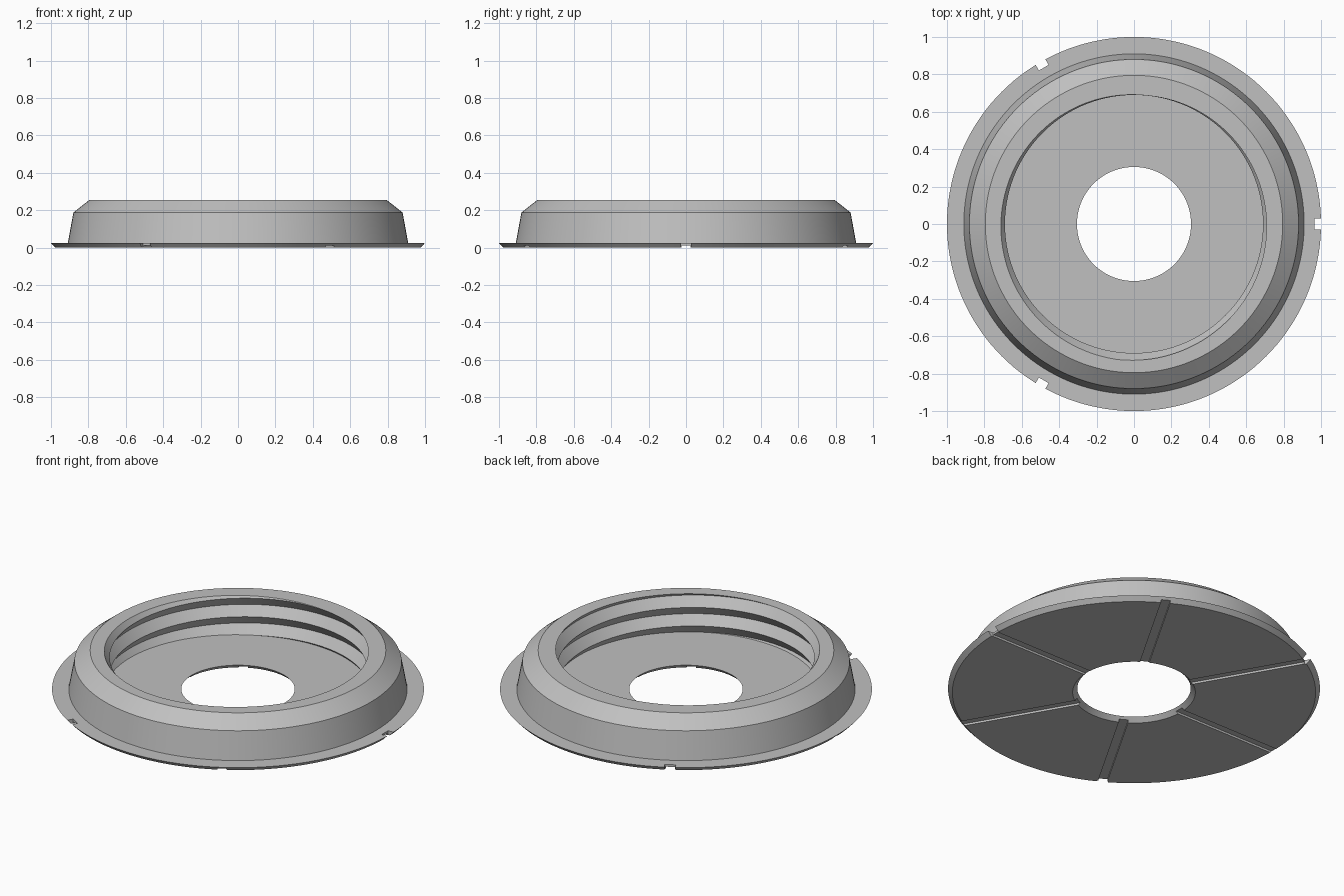
import bpy, bmesh
from math import sin, cos, tau, radians
from mathutils import Matrix

if "Cube" in bpy.data.objects:
    bpy.data.objects.remove(bpy.data.objects["Cube"])

SEGMENTS = 144
TOP, FLOOR = 0.255, 0.025
CREST, ROOT, PITCH = 0.69, 0.73, 0.11

grey = bpy.data.materials.new("plain grey")
grey.use_nodes = True
grey.diffuse_color = (0.53, 0.53, 0.53, 1)
grey.node_tree.nodes["Principled BSDF"].inputs["Base Color"].default_value = grey.diffuse_color


def make_object(name, bm):
    mesh = bpy.data.meshes.new(name)
    bm.to_mesh(mesh)
    bm.free()
    mesh.materials.append(grey)
    obj = bpy.data.objects.new(name, mesh)
    bpy.context.collection.objects.link(obj)
    return obj


# Thread: a V-shaped helix, crest height falls by one pitch per turn
def crest_height(turn):
    return 0.198 - PITCH * (turn - 0.75)


def thread_radius(z, turn):
    phase = ((z - crest_height(turn)) / PITCH) % 1
    return CREST + (ROOT - CREST) * (1 - abs(2 * phase - 1))


# Cross-section at one angle: floor, threaded wall, rim, outside, flange
def section(turn):
    points = [(0.33, 0), (0.305, FLOOR)]
    for k in range(-8, 9):
        z = min(TOP, max(FLOOR, crest_height(turn) + k * PITCH / 2))
        points.append((thread_radius(z, turn), z))
    return points + [(0.795, TOP), (0.88, 0.188), (0.91, FLOOR), (1.0, FLOOR), (0.977, 0)]


bm = bmesh.new()
columns = []
for i in range(SEGMENTS + 1):
    turn = i / SEGMENTS
    a = tau * turn
    columns.append([bm.verts.new((r * cos(a), r * sin(a), z)) for r, z in section(turn)])
count = len(columns[0])
seam_shift = 2  # the thread advances two knots in a full turn
for left, right in zip(columns, columns[1:]):
    for j in range(count):
        n = (j + 1) % count
        bm.faces.new((left[j], right[j], right[n], left[n]))
bmesh.ops.remove_doubles(bm, verts=bm.verts, dist=0.00002)
bmesh.ops.recalc_face_normals(bm, faces=bm.faces)
body = make_object("threaded_flange_ring", bm)


# Cutters: radial grooves underneath and notches through the flange edge
def box(bm, angle, r0, r1, width, z0, z1):
    place = (Matrix.Rotation(angle, 4, "Z")
             @ Matrix.Translation(((r0 + r1) / 2, 0, (z0 + z1) / 2))
             @ Matrix.Diagonal((r1 - r0, width, z1 - z0, 1)))
    bmesh.ops.create_cube(bm, size=1, matrix=place)


grooves, notches = bmesh.new(), bmesh.new()
for k in range(6):
    box(grooves, radians(60 * k), 0.2, 1.1, 0.05, -0.05, 0.012)
for k in range(3):
    box(notches, radians(120 * k), 0.965, 1.1, 0.06, -0.06, 0.06)

for name, cutter_mesh in (("groove_cutter", grooves), ("notch_cutter", notches)):
    cutter = make_object(name, cutter_mesh)
    cutter.hide_render = True
    cut = body.modifiers.new(name, "BOOLEAN")
    cut.operation = "DIFFERENCE"
    cut.solver = "EXACT"
    cut.object = cutter
    bpy.context.view_layer.objects.active = body
    bpy.ops.object.modifier_apply(modifier=cut.name)
    bpy.data.objects.remove(cutter)

# Smooth round walls with crisp edges
bpy.ops.object.select_all(action="DESELECT")
body.select_set(True)
bpy.context.view_layer.objects.active = body
bpy.ops.object.shade_smooth_by_angle(angle=radians(30))
